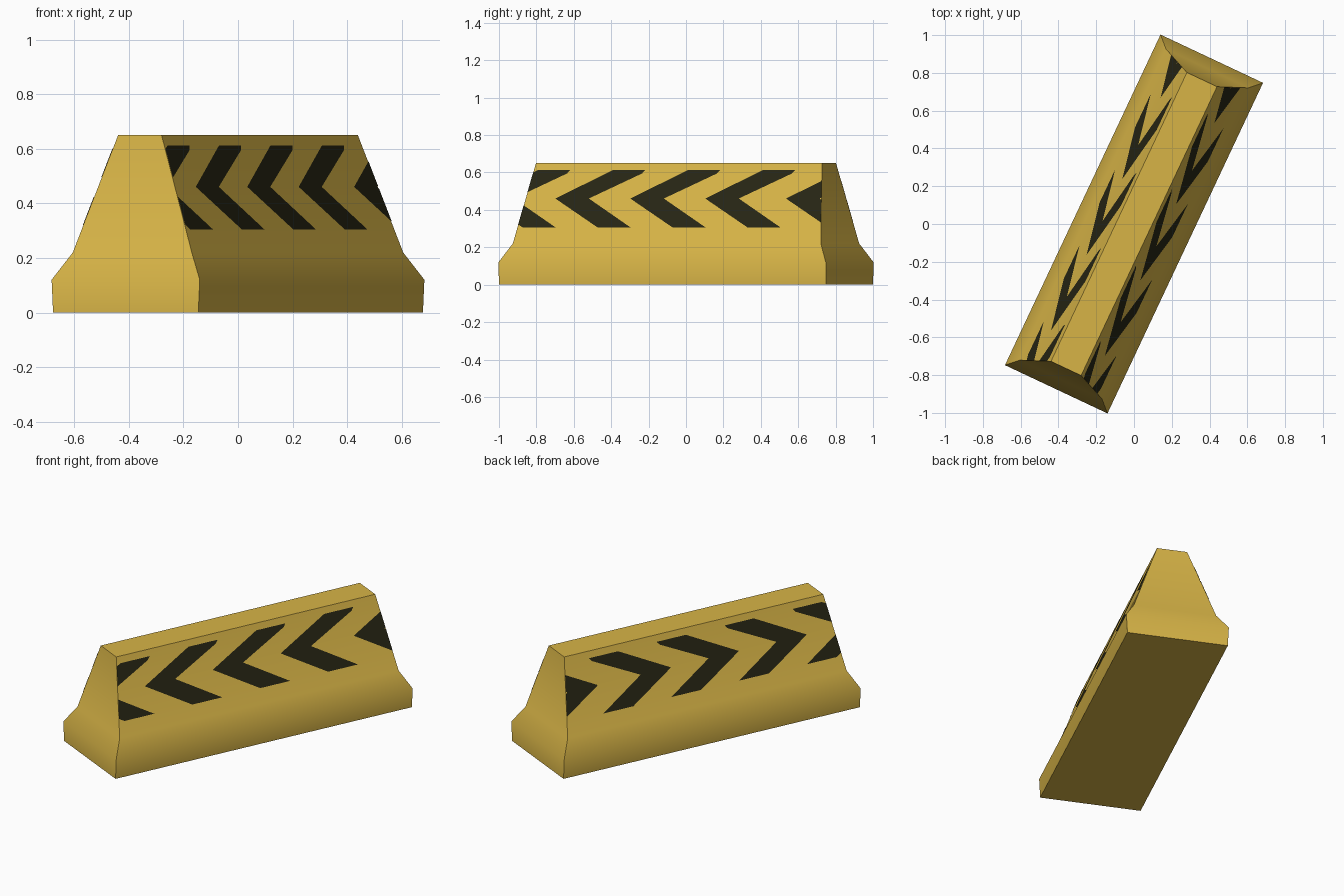
import bpy, bmesh, math
from mathutils import Vector

if "Cube" in bpy.data.objects:
    bpy.data.objects.remove(bpy.data.objects["Cube"])

TURN = -math.radians(25.2)      # barrier stands at an angle; length runs along local y


def material(name, rgb):
    m = bpy.data.materials.new(name)
    m.diffuse_color = (*rgb, 1)
    m.use_nodes = True
    m.node_tree.nodes["Principled BSDF"].inputs["Base Color"].default_value = m.diffuse_color
    return m


yellow = material("barrier_yellow", (0.68, 0.455, 0.062))
black = material("chevron_black", (0.020, 0.019, 0.007))


def finish(name, bm, mat):
    me = bpy.data.meshes.new(name)
    bm.to_mesh(me)
    bm.free()
    me.materials.append(mat)
    ob = bpy.data.objects.new(name, me)
    bpy.context.collection.objects.link(ob)
    ob.rotation_euler.z = TURN
    return ob


# Barrier body: stacked rectangular rings (half width, half length, height)
rings = [(0.294, 0.967, 0.0), (0.300, 0.967, 0.12), (0.241, 0.910, 0.22), (0.088, 0.845, 0.65)]
bm = bmesh.new()
loops = [[bm.verts.new((sx * w, sy * l, z)) for sx, sy in ((-1, -1), (1, -1), (1, 1), (-1, 1))]
         for w, l, z in rings]
for a, b in zip(loops, loops[1:]):
    for i in range(4):
        j = (i + 1) % 4
        bm.faces.new((a[i], a[j], b[j], b[i]))
bm.faces.new(loops[0])
bm.faces.new(loops[-1])
bmesh.ops.recalc_face_normals(bm, faces=bm.faces[:])
body = finish("barrier_body", bm, yellow)
bpy.context.view_layer.objects.active = body
body.select_set(True)
bpy.ops.object.shade_smooth_by_angle(angle=math.radians(40))

# Chevron outline (distance behind the tip, height): upper and lower arms
upper = [(0, 0.46), (0.315, 0.612), (0.505, 0.612), (0.49, 0.594), (0.198, 0.46)]
lower = [(0, 0.46), (0.198, 0.46), (0.473, 0.304), (0.278, 0.304)]
tips = [-1.141, -0.698, -0.255, 0.188, 0.665]

(w0, l0, z0), (w1, l1, z1) = rings[2:]
slope = (w0 - w1) / (z1 - z0)


# Painted chevrons on both long sides, trimmed at the sloping ends
def chevrons(name, side):
    bm = bmesh.new()
    normal = Vector((side, 0, slope)).normalized()
    for tip in tips:
        for arm in (upper, lower):
            pts = [Vector((side * (w1 + (z1 - z) * slope), tip + d, z)) + normal * 0.002
                   for d, z in arm]
            f = bm.faces.new([bm.verts.new(p) for p in pts])
            f.normal_update()
            if f.normal.dot(normal) < 0:
                f.normal_flip()
    for end in (-1, 1):
        bmesh.ops.bisect_plane(bm, geom=bm.verts[:] + bm.edges[:] + bm.faces[:],
                               plane_co=(0, end * l1, z1),
                               plane_no=(0, end * (z1 - z0), l0 - l1), clear_outer=True)
    finish(name, bm, black)


chevrons("chevrons_right", 1)
chevrons("chevrons_left", -1)
